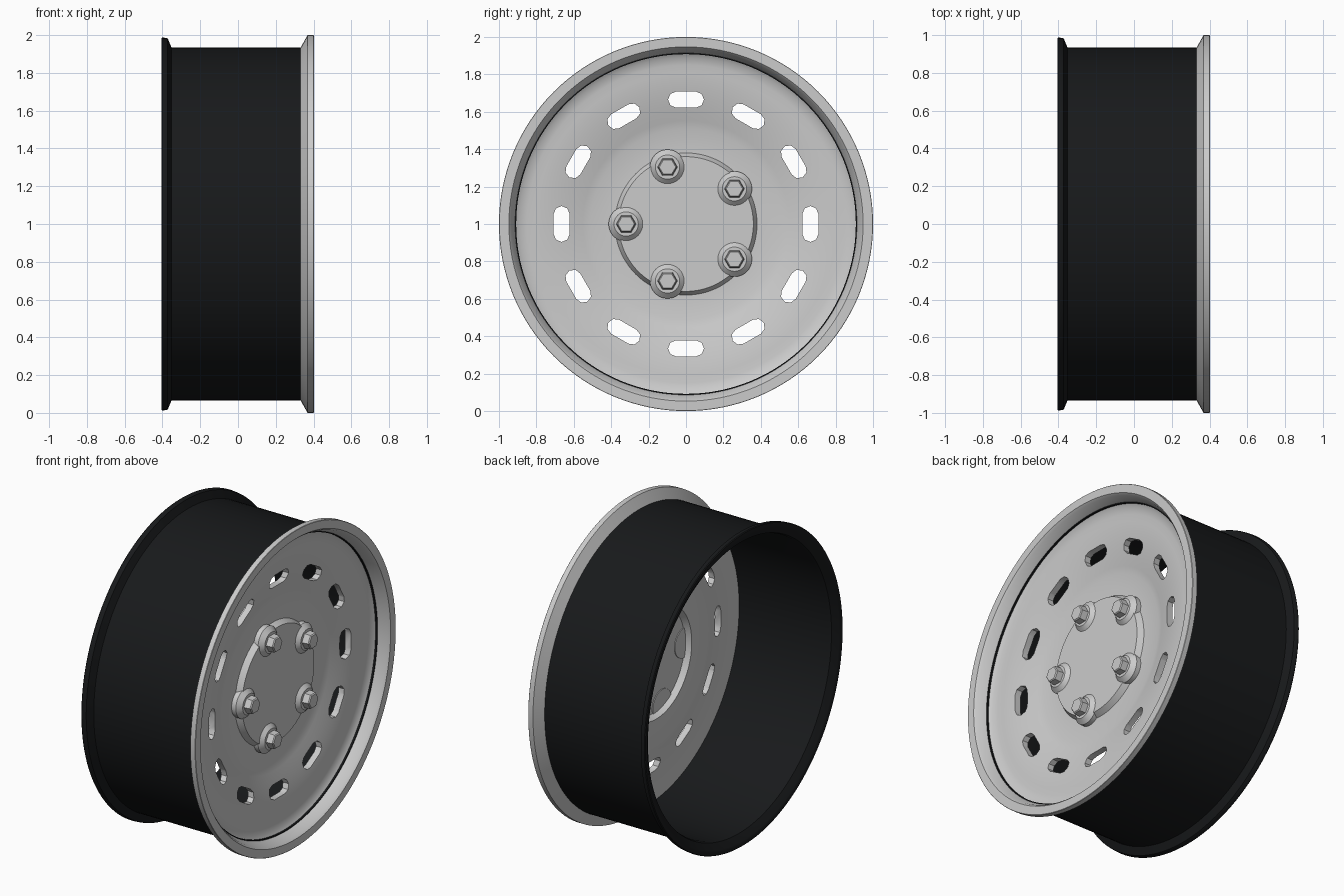
import bpy, bmesh
from math import sin, cos, pi, radians
from mathutils import Matrix, Vector

if "Cube" in bpy.data.objects:
    bpy.data.objects.remove(bpy.data.objects["Cube"])

CENTRE = Vector((0, 0, 1))   # the wheel axis runs along x through this point


def finish(bm, name, mat=None, angle=30):
    bmesh.ops.remove_doubles(bm, verts=bm.verts, dist=1e-5)
    bmesh.ops.recalc_face_normals(bm, faces=bm.faces)
    me = bpy.data.meshes.new(name)
    bm.to_mesh(me)
    bm.free()
    ob = bpy.data.objects.new(name, me)
    bpy.context.collection.objects.link(ob)
    if mat:
        me.materials.append(mat)
    smooth(ob, angle)
    return ob


def smooth(ob, angle=30):
    bpy.ops.object.select_all(action='DESELECT')
    ob.select_set(True)
    bpy.context.view_layer.objects.active = ob
    bpy.ops.object.shade_smooth_by_angle(angle=radians(angle))


def lathe(bm, profile, steps, at=CENTRE, closed=False):
    """Spin (x, radius) points around an axis parallel to x."""
    vs = [bm.verts.new(at + Vector((x, r, 0))) for x, r in profile]
    pairs = list(zip(vs, vs[1:])) + ([(vs[-1], vs[0])] if closed else [])
    edges = [bm.edges.new(p) for p in pairs]
    bmesh.ops.spin(bm, geom=vs + edges, cent=at, axis=(1, 0, 0),
                   angle=2 * pi, steps=steps, use_merge=True)


black = bpy.data.materials.new("black_paint")
black.diffuse_color = (0.009, 0.010, 0.011, 1)
black.use_nodes = True
black.node_tree.nodes["Principled BSDF"].inputs["Base Color"].default_value = black.diffuse_color

# Barrel with flared rear flange
bm = bmesh.new()
lathe(bm, [(0.335, 0.935), (-0.352, 0.935), (-0.372, 0.982), (-0.378, 0.985),
           (-0.400, 0.987), (-0.405, 0.983), (-0.405, 0.965), (-0.400, 0.955),
           (-0.375, 0.915), (-0.355, 0.908), (0.335, 0.908)], 128, closed=True)
finish(bm, "barrel", black)

# Face: front lip, dished disc and raised hub, with wall thickness behind
def bowl(offset):
    return [(0.245 + 0.06 * sin(i / 8 * pi / 2) - offset, 0.51 + 0.34 * i / 8)
            for i in range(9)]

front = [(0.28, 0), (0.28, 0.36), (0.245, 0.38)] + bowl(0)
front += [(0.312, 0.89), (0.325, 0.91), (0.388, 0.935), (0.402, 0.947)]
lip = [(0.402, 0.998), (0.400, 1.0), (0.368, 1.0), (0.332, 0.935), (0.265, 0.910)]
back = bowl(0.04)[::-1] + [(0.205, 0.35), (0.24, 0.33), (0.24, 0)]
bm = bmesh.new()
lathe(bm, front + lip + back, 128)
face = finish(bm, "wheel_face")

# Twelve vent slots cut through the disc
bm = bmesh.new()
for k in range(12):
    turn = Matrix.Translation(CENTRE) @ Matrix.Rotation(k * pi / 6, 4, 'X')
    ring = []
    for end in (1, -1):
        for j in range(5):
            a = -pi / 2 + j * pi / 4
            ring.append((end * (0.053 + 0.043 * cos(a)), 0.665 + end * 0.043 * sin(a)))
    f = bm.faces.new([bm.verts.new(turn @ Vector((0.1, y, z))) for y, z in ring])
    ext = bmesh.ops.extrude_face_region(bm, geom=[f])["geom"]
    bmesh.ops.translate(bm, vec=(0.4, 0, 0),
                        verts=[v for v in ext if isinstance(v, bmesh.types.BMVert)])
cutter = finish(bm, "slot_cutter")
cutter.hide_render = True
mod = face.modifiers.new("slots", 'BOOLEAN')
mod.operation, mod.solver, mod.object = 'DIFFERENCE', 'EXACT', cutter
bpy.context.view_layer.objects.active = face
bpy.ops.object.modifier_apply(modifier="slots")
bpy.data.objects.remove(cutter)
smooth(face)

# Five lug nuts: conical seat and tapered hexagonal head
for k in range(5):
    a = pi + k * 2 * pi / 5
    at = CENTRE + Vector((0, 0.32 * cos(a), 0.32 * sin(a)))
    bm = bmesh.new()
    lathe(bm, [(0.235, 0), (0.235, 0.094), (0.275, 0.094), (0.302, 0.065), (0.302, 0)], 32, at)
    finish(bm, f"lug_seat_{k + 1}", angle=25)
    bm = bmesh.new()
    lathe(bm, [(0.295, 0), (0.295, 0.054), (0.342, 0.050), (0.348, 0.044), (0.348, 0)], 6, at)
    finish(bm, f"lug_nut_{k + 1}", angle=25)
